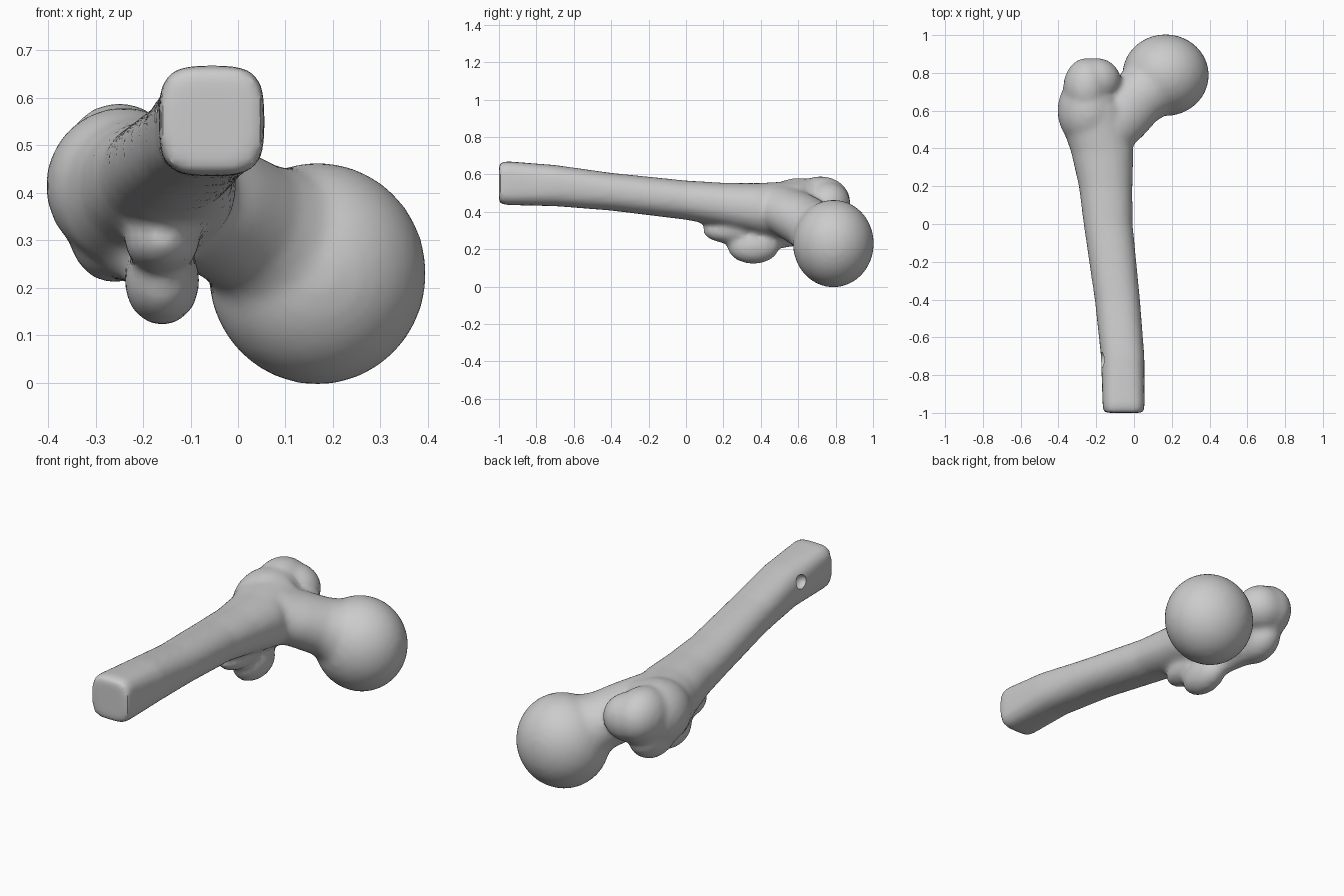
import bpy, bmesh, math
from mathutils import Vector, Matrix

if "Cube" in bpy.data.objects:
    bpy.data.objects.remove(bpy.data.objects["Cube"])

bone = bpy.data.materials.new("bone_grey")
bone.use_nodes = True
grey = (0.6, 0.6, 0.6, 1)
bone.diffuse_color = grey
bone.node_tree.nodes["Principled BSDF"].inputs["Base Color"].default_value = grey


def loft(bm, stations, axis, sides=32):
    """Skin rings given as (centre, half width, half height, squareness)."""
    axis = Vector(axis).normalized()
    wide = axis.cross(Vector((0, 0, 1))).normalized()
    high = wide.cross(axis)
    rings = []
    for centre, rw, rh, power in stations:
        ring = []
        for i in range(sides):
            a = math.tau * i / sides
            c, s = math.cos(a), math.sin(a)
            u = math.copysign(abs(c) ** (2 / power), c) * rw
            v = math.copysign(abs(s) ** (2 / power), s) * rh
            ring.append(bm.verts.new(Vector(centre) + wide * u + high * v))
        rings.append(ring)
    for a, b in zip(rings, rings[1:]):
        for i in range(sides):
            j = (i + 1) % sides
            bm.faces.new((a[i], a[j], b[j], b[i]))
    bm.faces.new(rings[0][::-1])
    bm.faces.new(rings[-1])


def ellipsoid(bm, centre, radii, turn=0, tilt=0):
    m = (Matrix.Translation(centre) @ Matrix.Rotation(turn, 4, 'Z')
         @ Matrix.Rotation(tilt, 4, 'Y') @ Matrix.Diagonal((*radii, 1)))
    bmesh.ops.create_uvsphere(bm, u_segments=32, v_segments=20, radius=1, matrix=m)


def make_object(name, bm):
    bmesh.ops.recalc_face_normals(bm, faces=bm.faces)
    mesh = bpy.data.meshes.new(name)
    bm.to_mesh(mesh)
    bm.free()
    mesh.materials.append(bone)
    obj = bpy.data.objects.new(name, mesh)
    bpy.context.collection.objects.link(obj)
    return obj


bm = bmesh.new()

# Shaft, flaring into the upper end
loft(bm, [
    ((-.055, -1.0, .553), .105, .107, 4),
    ((-.055, -.96, .553), .111, .117, 3.6),
    ((-.060, -.70, .540), .115, .110, 2.7),
    ((-.088, -.40, .507), .120, .101, 2.3),
    ((-.137, .00, .462), .130, .105, 2.2),
    ((-.150, .20, .437), .142, .118, 2.2),
    ((-.168, .38, .415), .165, .138, 2.2),
    ((-.200, .50, .400), .175, .160, 2.2),
    ((-.215, .62, .400), .170, .165, 2.2),
], (0, 1, 0))

# Greater trochanter
ellipsoid(bm, (-.24, .60, .415), (.165, .20, .165), 0, -.5)
ellipsoid(bm, (-.25, .72, .45), (.125, .16, .14))
ellipsoid(bm, (-.20, .76, .44), (.13, .12, .12))
ellipsoid(bm, (-.26, .65, .33), (.10, .15, .12))

# Neck and head
loft(bm, [
    ((-.15, .50, .42), .16, .13, 2),
    ((-.06, .59, .375), .165, .135, 2),
    ((.02, .665, .33), .155, .14, 2),
    ((.10, .735, .275), .175, .18, 2),
], (.76, .65, -.4))
ellipsoid(bm, (.167, .788, .23), (.23, .217, .234))

# Lesser trochanter and the crest leading to it
ellipsoid(bm, (-.16, .36, .215), (.08, .14, .094))
ellipsoid(bm, (-.16, .24, .30), (.08, .15, .07))
loft(bm, [
    ((-.16, .36, .24), .06, .07, 2),
    ((-.20, .48, .28), .07, .08, 2),
    ((-.25, .62, .32), .09, .10, 2),
], (-.3, 1, .3))

femur = make_object("femur", bm)

# Blend the parts into one surface
remesh = femur.modifiers.new("blend", 'REMESH')
remesh.mode = 'VOXEL'
remesh.voxel_size = .016
soften = femur.modifiers.new("soften", 'SMOOTH')
soften.factor = .5
soften.iterations = 7

# Small pit in the side of the shaft
bm = bmesh.new()
ellipsoid(bm, (-.165, -.72, .58), (.032, .042, .035))
pit = make_object("pit_cutter", bm)
pit.hide_render = True
pit.hide_viewport = False
cut = femur.modifiers.new("pit", 'BOOLEAN')
cut.operation = 'DIFFERENCE'
cut.object = pit

# Bake the blend and drop the cutter
bpy.context.view_layer.objects.active = femur
femur.select_set(True)
for name in [m.name for m in femur.modifiers]:
    bpy.ops.object.modifier_apply(modifier=name)
bpy.data.objects.remove(pit)
bpy.ops.object.shade_smooth_by_angle(angle=math.radians(35))
